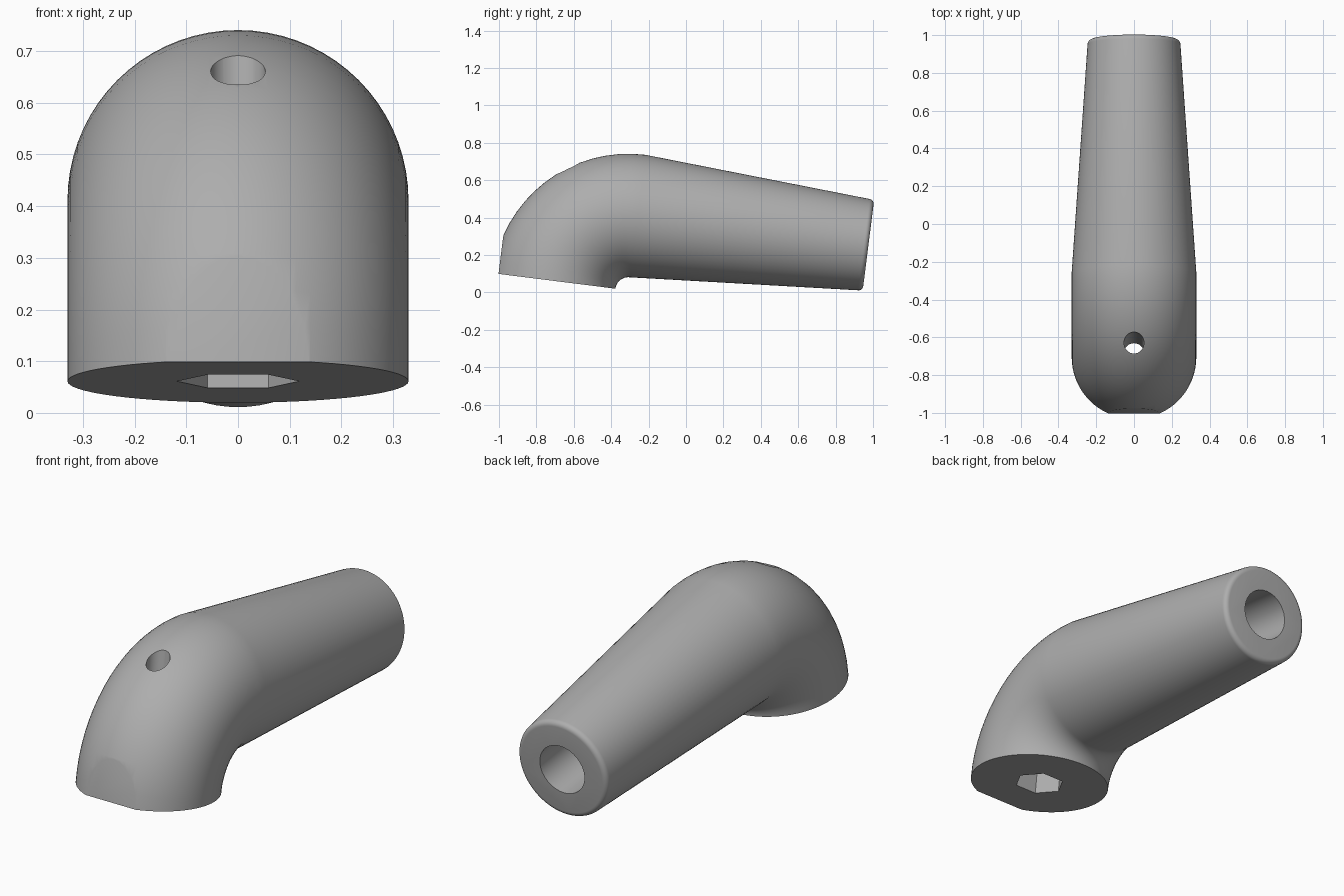
import bpy, bmesh, math
from mathutils import Matrix, Vector

if "Cube" in bpy.data.objects:
    bpy.data.objects.remove(bpy.data.objects["Cube"])

TILT = Matrix.Translation((0, -0.308, 0.011)) @ Matrix.Rotation(math.radians(-7.2), 4, 'X')
SIDES = 72
BEND = 0.40      # centre-line radius of the elbow
TUBE = 0.33

grey = bpy.data.materials.new("grey plastic")
grey.diffuse_color = (0.42, 0.42, 0.42, 1)
grey.use_nodes = True
grey.node_tree.nodes["Principled BSDF"].inputs["Base Color"].default_value = grey.diffuse_color


def finish(bm, name):
    bmesh.ops.recalc_face_normals(bm, faces=bm.faces)
    bm.transform(TILT)
    mesh = bpy.data.meshes.new(name)
    bm.to_mesh(mesh)
    bm.free()
    mesh.materials.append(grey)
    obj = bpy.data.objects.new(name, mesh)
    bpy.context.collection.objects.link(obj)
    return obj


def prism(name, radius, sides, start, end):
    """Straight cutter between two points; first corner lies on +x."""
    start, end = Vector(start), Vector(end)
    axis = (end - start).normalized()
    u = Vector((1, 0, 0))
    v = axis.cross(u)
    bm = bmesh.new()
    rings = []
    for p in (start, end):
        rings.append([bm.verts.new(p + radius * (u * math.cos(a) + v * math.sin(a)))
                      for a in (2 * math.pi * i / sides for i in range(sides))])
    for i in range(sides):
        j = (i + 1) % sides
        bm.faces.new((rings[0][i], rings[0][j], rings[1][j], rings[1][i]))
    bm.faces.new(rings[0])
    bm.faces.new(rings[1])
    return finish(bm, name)


# stations along the body: (centre y, centre z, sweep angle, radius)
stations = []
STEPS = 16
for i in range(STEPS + 1):
    t = math.pi / 2 * i / STEPS
    stations.append((-BEND * math.cos(t), BEND * math.sin(t), t, TUBE))
# tapered arm with a rounded rim
LENGTH, END, RIM = 1.243, 0.246, 0.025
for i in range(7):
    a = math.pi / 2 * i / 6
    stations.append((LENGTH - RIM + RIM * math.sin(a), BEND, math.pi / 2,
                     END - RIM + RIM * math.cos(a)))

# elbow and arm as one swept body
bm = bmesh.new()
rings = []
for y, z, t, r in stations:
    out = Vector((0, -math.cos(t), math.sin(t)))
    ring = []
    for k in range(SIDES):
        a = 2 * math.pi * k / SIDES
        ring.append(bm.verts.new(Vector((r * math.cos(a), y, z)) + out * r * math.sin(a)))
    rings.append(ring)
for r0, r1 in zip(rings, rings[1:]):
    for k in range(SIDES):
        n = (k + 1) % SIDES
        bm.faces.new((r0[k], r0[n], r1[n], r1[k]))
bm.faces.new(rings[0])
bm.faces.new(rings[-1])
body = finish(bm, "elbow_handle")

# flat on the front of the elbow
bm = bmesh.new()
bmesh.ops.create_cube(bm, size=1, matrix=Matrix.Translation((0, -1.20, 0)))
flat = finish(bm, "flat_cutter")

cutters = [
    flat,
    prism("hex_pocket_cutter", 0.118, 6, (0, -BEND, -0.1), (0, -BEND, 0.17)),
    prism("bolt_hole_cutter", 0.053, 32, (0, -BEND, 0.1), (0, -BEND, 1.0)),
    prism("arm_bore_cutter", 0.123, 32, (0, 0.45, BEND), (0, 1.5, BEND)),
]
for c in cutters:
    c.hide_render = True
    mod = body.modifiers.new(c.name, 'BOOLEAN')
    mod.operation = 'DIFFERENCE'
    mod.solver = 'EXACT'
    mod.object = c

bpy.ops.object.select_all(action='DESELECT')
body.select_set(True)
bpy.context.view_layer.objects.active = body
for c in cutters:
    bpy.ops.object.modifier_apply(modifier=c.name)
    bpy.data.objects.remove(c)
bpy.ops.object.shade_smooth_by_angle(angle=math.radians(30))
